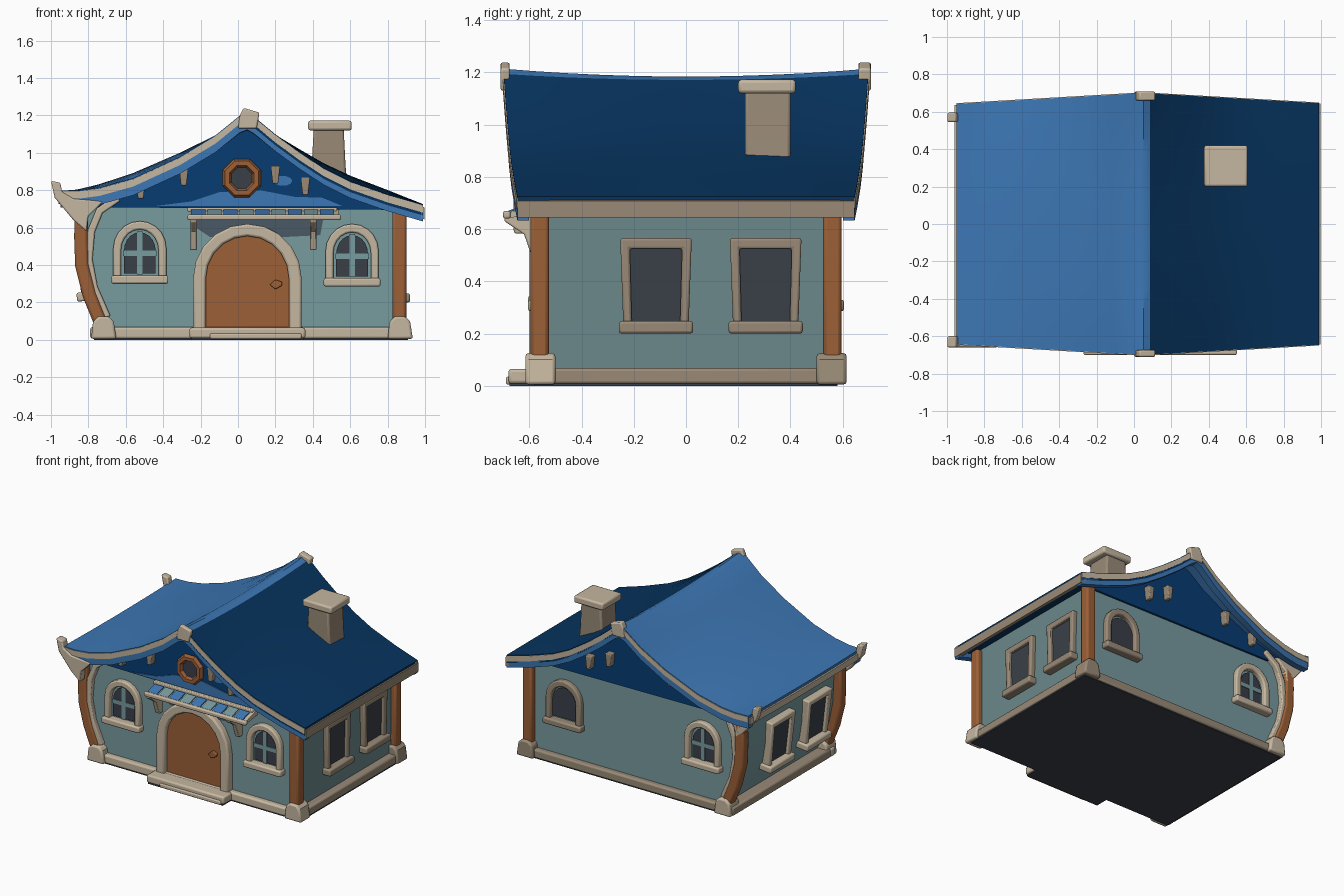
import bpy, bmesh
from math import pi, sin, cos, radians
from mathutils import Matrix

if "Cube" in bpy.data.objects:
    bpy.data.objects.remove(bpy.data.objects["Cube"])


def material(name, r, g, b):
    m = bpy.data.materials.new(name)
    m.use_nodes = True
    m.diffuse_color = (r, g, b, 1)
    m.node_tree.nodes["Principled BSDF"].inputs["Base Color"].default_value = (r, g, b, 1)
    return m


CREAM = material("cream stone", .56, .47, .35)
WEATHERED = material("weathered stone", .32, .255, .185)
NAVY = material("navy shingle", .002, .034, .115)
GABLE = material("deep blue boards", .002, .046, .17)
SKY = material("light blue", .046, .185, .46)
TEAL = material("teal plaster", .185, .325, .345)
MUTED = material("muted teal plaster", .15, .25, .265)
WOOD = material("brown wood", .33, .115, .038)
SLATE = material("slate glass", .042, .05, .065)
VALANCE = material("slate blue", .068, .1, .13)


def finish(name, bm, mat, bevel=0.0, M=None):
    if M:
        bm.transform(M)
    bmesh.ops.recalc_face_normals(bm, faces=bm.faces)
    me = bpy.data.meshes.new(name)
    bm.to_mesh(me)
    bm.free()
    me.materials.append(mat)
    ob = bpy.data.objects.new(name, me)
    bpy.context.collection.objects.link(ob)
    bpy.ops.object.select_all(action='DESELECT')
    ob.select_set(True)
    bpy.context.view_layer.objects.active = ob
    bpy.ops.object.shade_smooth_by_angle(angle=radians(35))
    if bevel:
        mod = ob.modifiers.new("soft edges", 'BEVEL')
        mod.width, mod.segments, mod.limit_method = bevel, 2, 'ANGLE'
        mod.angle_limit = radians(40)
    return ob


def prism(name, poly, d0, d1, mat, bevel=0.0, M=None):
    """Outline in x and z, extruded in y from d0 to d1."""
    bm = bmesh.new()
    a, b = [[bm.verts.new((x, d, z)) for x, z in poly] for d in (d0, d1)]
    bm.faces.new(a)
    bm.faces.new(b[::-1])
    n = len(poly)
    for i in range(n):
        bm.faces.new((a[i], b[i], b[(i + 1) % n], a[(i + 1) % n]))
    return finish(name, bm, mat, bevel, M)


def box(name, x0, x1, y0, y1, z0, z1, mat, bevel=0.0, M=None):
    return prism(name, [(x0, z0), (x1, z0), (x1, z1), (x0, z1)], y0, y1, mat, bevel, M)


def band(path, half):
    """Outline of a strip of constant width along a path."""
    left, right = [], []
    for i, (x, z) in enumerate(path):
        (ax, az), (bx, bz) = path[max(i - 1, 0)], path[min(i + 1, len(path) - 1)]
        l = ((bx - ax) ** 2 + (bz - az) ** 2) ** .5
        nx, nz = (az - bz) / l * half, (bx - ax) / l * half
        left.append((x + nx, z + nz))
        right.append((x - nx, z - nz))
    return left + right[::-1]


def arch(cx, half, z0, spring, rise, n=10):
    top = [(cx - half * cos(pi * i / n), spring + rise * sin(pi * i / n)) for i in range(n + 1)]
    return [(cx - half, z0)] + top + [(cx + half, z0)]


def wall_side(x, y, z, turns):
    return Matrix.Translation((x, y, z)) @ Matrix.Rotation(turns * pi / 2, 4, 'Z')


SIDE = Matrix.Rotation(pi / 2, 4, 'Z')

# Roof surface: curved slopes, flared gable ends and a sagging ridge
RIDGE = .05
LEFT = [(-.95, .785), (-.85, .785), (-.74, .8), (-.56, .85), (-.31, .965), (-.12, 1.08),
        (.01, 1.185), (.05, 1.2), (.085, 1.18)]
RIGHT = [(.085, 1.18), (.2, 1.085), (.33, .99), (.46, .905), (.6, .835), (.8, .765), (.99, .71)]


def roof_slab(name, prof, f0, f1, top, bottom, mat, steps=10):
    bm = bmesh.new()
    rows = []
    for x, z in prof:
        t = abs(x - RIDGE) / .95
        row = []
        for j in range(steps + 1):
            f = f0 + (f1 - f0) * j / steps
            h = z + (1 - f * f) * (1 - t) * (.17 * t - .03)
            y = f * (.7 - .055 * t)
            row.append((bm.verts.new((x, y, h + top)), bm.verts.new((x, y, h + bottom))))
        rows.append(row)
    last = len(rows) - 1
    for i in range(last):
        for j in range(steps):
            q = rows[i][j], rows[i + 1][j], rows[i + 1][j + 1], rows[i][j + 1]
            bm.faces.new([v[0] for v in q])
            bm.faces.new([v[1] for v in q][::-1])
        for j in (0, steps):
            a, b = rows[i][j], rows[i + 1][j]
            bm.faces.new((a[0], a[1], b[1], b[0]))
    for i in (0, last):
        for j in range(steps):
            a, b = rows[i][j], rows[i][j + 1]
            bm.faces.new((a[0], b[0], b[1], a[1]))
    return finish(name, bm, mat)


for side, prof, mat in (("left", LEFT, SKY), ("right", RIGHT, NAVY)):
    roof_slab(side + "_roof", prof, -1, 1, .014, -.045, mat, 12)
    for end, s in (("front", -1), ("back", 1)):
        roof_slab(f"{side}_{end}_trim", prof, s * 1.006, s * .95, .009, -.03, CREAM, 2)
        roof_slab(f"{side}_{end}_fascia", prof, s, s * .93, -.03, -.077, SKY, 2)
roof_slab("right_eave_trim", [(.955, .714), (.997, .702)], -1, 1, .006, -.058, WEATHERED)
roof_slab("left_eave_trim", [(-.96, .785), (-.93, .785)], -.99, .99, -.005, -.05, CREAM)

# Ridge end blocks and horned brackets at the left eave
block = [(0, 1.13), (.1, 1.13), (.115, 1.215), (.03, 1.24), (.01, 1.2)]
prism("front_ridge_block", block, -.71, -.675, CREAM, .008)
prism("back_ridge_block", block, .66, .708, CREAM, .008)
horn = [(-1, .85), (-.98, .76), (-.88, .64), (-.81, .58), (-.8, .66), (-.72, .74), (-.88, .755), (-.94, .79), (-.95, .84)]
prism("front_horn", horn, -.66, -.6, CREAM, .008)
prism("back_horn", horn, .545, .595, CREAM, .008)

# Walls with a bowed left side, and gables under the roof
walls = prism("walls", [(-.69, .03), (-.74, .15), (-.785, .28), (-.81, .42), (-.82, .6), (-.82, .72),
                        (.86, .705), (.86, .03)], -.55, .55, TEAL)
walls.data.materials.append(MUTED)
for p in walls.data.polygons:
    p.material_index = int(p.normal.x > .9)
gable = [(x, z - .04) for x, z in LEFT[1:] + RIGHT[1:-1] if -.8 < x < .81]
prism("gables", [(-.82, .71)] + gable + [(.84, .695)], -.565, .565, GABLE)
prism("gable_blue_panel", [(-.45, .715), (-.25, .74), (-.1, .79), (.12, .8), (.3, .765), (.45, .76), (.56, .715)],
      -.572, -.56, SKY)
prism("gable_blue_spot", [(.24 + .05 * cos(i * pi / 5), .85 + .027 * sin(i * pi / 5)) for i in range(10)],
      -.572, -.56, SKY)
for s in (-1, 1):
    for x, z in ((-.52, .8), (-.29, .87), (.2, .88), (.36, .82)):
        prism("gable_bracket", [(x - .015, z - .045), (x + .015, z - .045), (x + .025, z + .05), (x - .025, z + .05)],
              s * .61, s * .55, WEATHERED, .006)

# Round gable window
bpy.ops.mesh.primitive_torus_add(major_segments=8, minor_segments=6, major_radius=.085, minor_radius=.026,
                                 location=(.02, -.575, .865), rotation=(pi / 2, pi / 8, 0))
bpy.context.object.name = "round_window_frame"
bpy.context.object.data.materials.append(WOOD)
prism("round_window_glass", [(.02 + .08 * cos(i * pi / 6), .865 + .08 * sin(i * pi / 6)) for i in range(12)],
      -.577, -.56, SLATE)

# Corner posts, their braces and stone feet
bow = [(-.835, .75), (-.84, .55), (-.835, .4), (-.795, .24), (-.73, .08)]
brace = [(-.64, .76), (-.74, .69), (-.785, .58), (-.798, .43), (-.77, .28), (-.7, .12)]
for end, s in (("front", -1), ("back", 1)):
    prism(end + "_left_post", band(bow, .036), s * .525, s * .595, WOOD, .014)
    prism(end + "_left_brace", band(brace, .02), s * .54, s * .585, CREAM, .008)
    box(end + "_right_post", .825, .9, s * .525, s * .595, .06, .7, WOOD, .014)
    for x0, x1, mat in ((-.785, -.65, CREAM), (.8, .935, CREAM if s < 0 else WEATHERED)):
        prism(end + "_foot", [(x0, .005), (x1, .005), (x1 - .015, .1), (x1 - .04, .125), (x0 + .04, .125), (x0 + .01, .1)],
              s * .5, s * .615, mat, .012)

# Base: dark underside, front sill beam and weathered beams on the other sides
box("floor", -.77, .91, -.58, .58, 0, .012, SLATE)
box("step_floor", -.25, .35, -.675, -.57, 0, .012, SLATE)
box("front_base_beam", -.79, .915, -.59, -.53, .006, .068, CREAM, .012)
box("rear_base_course", -.79, .915, -.54, .59, .006, .068, WEATHERED, .012)
box("door_step", -.26, .36, -.68, -.55, .008, .065, CREAM, .012)
box("lower_step", -.15, .34, -.69, -.6, .005, .035, CREAM, .008)

# Door
prism("door_panel", arch(.05, .235, .06, .32, .25), -.568, -.54, WOOD)
outer, inner = arch(.05, .29, .05, .33, .29), arch(.05, .222, .05, .33, .225)
prism("door_frame", outer + inner[::-1], -.6, -.54, CREAM, .012)
prism("door_handle", [(.17, .295), (.2, .27), (.235, .29), (.235, .31), (.2, .322)], -.59, -.56, WOOD, .005)

# Striped awning over the door
prism("awning_valance", [(-.24, .67), (-.24, .61), (-.15, .55), (.25, .55), (.44, .56), (.46, .67)],
      -.557, -.54, VALANCE)
prism("awning_board", [(-.54, .705), (-.69, .66), (-.69, .64), (-.54, .665)], -.54, .25, CREAM, 0, SIDE)
for i in range(9):
    a = -.25 + i * .086
    prism("awning_stripe", [(-.6, .688), (-.68, .664), (-.68, .671), (-.6, .696)],
          -a - .075, -a, (SKY, TEAL)[i % 2], 0, SIDE)
box("awning_front_bar", -.27, .55, -.7, -.672, .64, .67, CREAM, .008)
box("awning_top_bar", -.27, .53, -.59, -.54, .685, .708, CREAM, .006)
for x in (-.255, .385):
    prism("awning_bracket", [(-.54, .66), (-.695, .66), (-.695, .63), (-.62, .58), (-.585, .48), (-.54, .48)],
          -x - .035, -x, CREAM, .006, SIDE)


# Windows, built around the middle of the sill's lower edge
def arched_window(name, M, stone, lattice):
    outer, inner = arch(0, .142, .03, .19, .145), arch(0, .1, .03, .18, .11)
    prism(name + "_frame", outer + inner[::-1], -.035, .01, stone, .009, M)
    box(name + "_sill", -.152, .152, -.055, .01, 0, .045, stone, .01, M)
    half = .085 if lattice else .1
    prism(name + "_glass", arch(0, half, .055, .175, .1), -.009, .01, SLATE, 0, M)
    if lattice:
        box(name + "_upright", -.015, .015, -.014, .01, .05, .28, TEAL, 0, M)
        box(name + "_crossbar", -.09, .09, -.014, .01, .148, .177, TEAL, 0, M)


def square_window(name, M, stone):
    outer = [(-.125, .03), (-.137, .365), (.137, .365), (.125, .03)]
    inner = [(.092, .03), (.1, .325), (-.1, .325), (-.092, .03)]
    prism(name + "_frame", outer + inner, -.035, .04, stone, .009, M)
    box(name + "_sill", -.142, .142, -.06, .04, 0, .048, stone, .01, M)
    box(name + "_glass", -.105, .105, -.01, .04, .04, .335, SLATE, 0, M)


arched_window("front_left_window", wall_side(.61, -.55, .285, 0), CREAM, True)
arched_window("front_right_window", wall_side(-.525, -.55, .3, 0), CREAM, True)
arched_window("back_left_window", wall_side(.58, .55, .285, 2), WEATHERED, False)
arched_window("back_right_window", wall_side(-.53, .55, .285, 2), CREAM, True)
for y in (-.115, .305):
    square_window("right_wall_window", wall_side(.86, y, .2, 1), WEATHERED)
    square_window("left_wall_window", wall_side(-.8, -y, .21, 3) @ Matrix.Rotation(.1, 4, 'X'), CREAM)

# Chimney
prism("chimney_stack", [(.38, .83), (.585, .83), (.575, .93), (.565, 1.13), (.405, 1.13), (.395, .95)],
      .225, .4, WEATHERED, .012)
box("chimney_cap", .375, .608, .2, .42, 1.12, 1.172, CREAM, .012)
